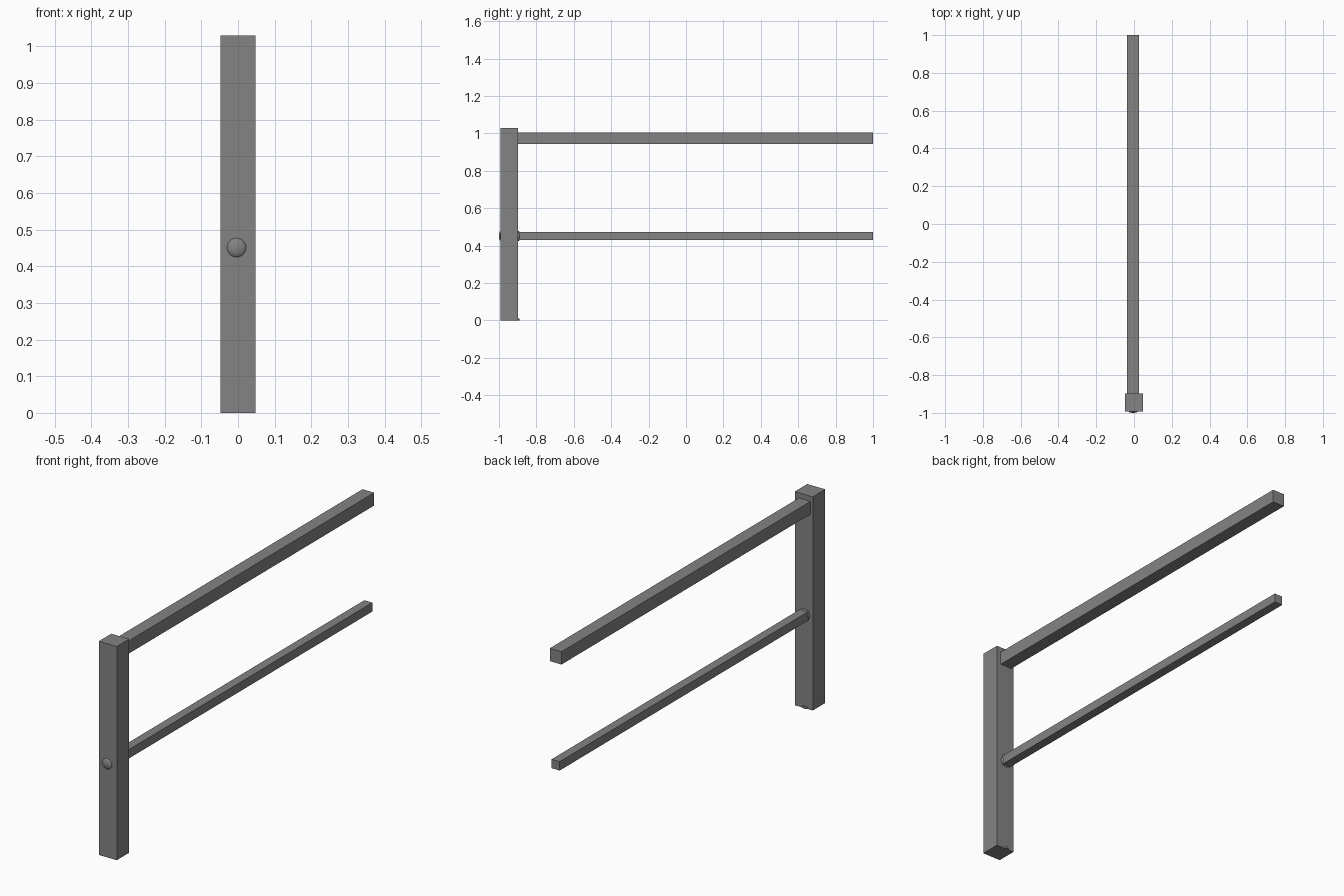
import bpy, bmesh
from math import cos, sin, pi
from mathutils import Matrix

cube = bpy.data.objects.get("Cube")
if cube:
    bpy.data.objects.remove(cube, do_unlink=True)

grey = bpy.data.materials.new("mid_grey")
grey.use_nodes = True
colour = (0.23, 0.23, 0.23, 1)
grey.diffuse_color = colour
grey.node_tree.nodes["Principled BSDF"].inputs["Base Color"].default_value = colour


def add_object(name, bm):
    mesh = bpy.data.meshes.new(name)
    bmesh.ops.recalc_face_normals(bm, faces=bm.faces)
    bm.to_mesh(mesh)
    bm.free()
    mesh.materials.append(grey)
    obj = bpy.data.objects.new(name, mesh)
    bpy.context.collection.objects.link(obj)
    return obj


def box(name, x, y, z):
    """Box spanning the given (low, high) ranges."""
    bm = bmesh.new()
    bmesh.ops.create_cube(bm, size=1)
    for v in bm.verts:
        v.co = [lo + (c + 0.5) * (hi - lo) for c, (lo, hi) in zip(v.co, (x, y, z))]
    return add_object(name, bm)


def domed_pin(name, x, z, radius, y_front, y_back, dome, sides=32, rings=5):
    """Pin lying along y, with a shallow dome on each end."""
    angles = [pi / 2 * i / rings for i in range(rings)]
    front = [(radius * cos(a), y_front + dome * (1 - sin(a))) for a in angles]
    back = [(radius * cos(a), y_back - dome * (1 - sin(a))) for a in angles]
    profile = [(0, y_front)] + front[::-1] + back + [(0, y_back)]
    bm = bmesh.new()
    verts = [bm.verts.new((r, y, 0)) for r, y in profile]
    edges = [bm.edges.new(pair) for pair in zip(verts, verts[1:])]
    bmesh.ops.spin(bm, geom=verts + edges, cent=(0, 0, 0), axis=(0, 1, 0),
                   angle=2 * pi, steps=sides)
    bmesh.ops.remove_doubles(bm, verts=bm.verts, dist=0.0001)
    bmesh.ops.transform(bm, matrix=Matrix.Translation((x, 0, z)), verts=bm.verts)
    obj = add_object(name, bm)
    for poly in obj.data.polygons:
        poly.use_smooth = True
    return obj


# Square upright post
POST_BACK = -0.897
box("post", (-0.048, 0.048), (-0.992, POST_BACK), (0, 1.03))

# Two rails running back from the post, slightly off its centre line
RAIL_X = -0.005
for name, half, z in (("top_rail", 0.031, 0.974), ("lower_rail", 0.0215, 0.451)):
    box(name, (RAIL_X - half, RAIL_X + half), (POST_BACK, 1), (z - half, z + half))

# Round pin through the post, showing on both faces
domed_pin("pin", -0.004, 0.451, 0.027, -1, -0.886, 0.011)

# Small round stud at the foot of the post
bm = bmesh.new()
bmesh.ops.create_cone(bm, cap_ends=True, segments=24, radius1=0.02, radius2=0.02,
                      depth=0.01, matrix=Matrix.Translation((-0.004, -0.911, 0.005)))
add_object("foot_stud", bm)
